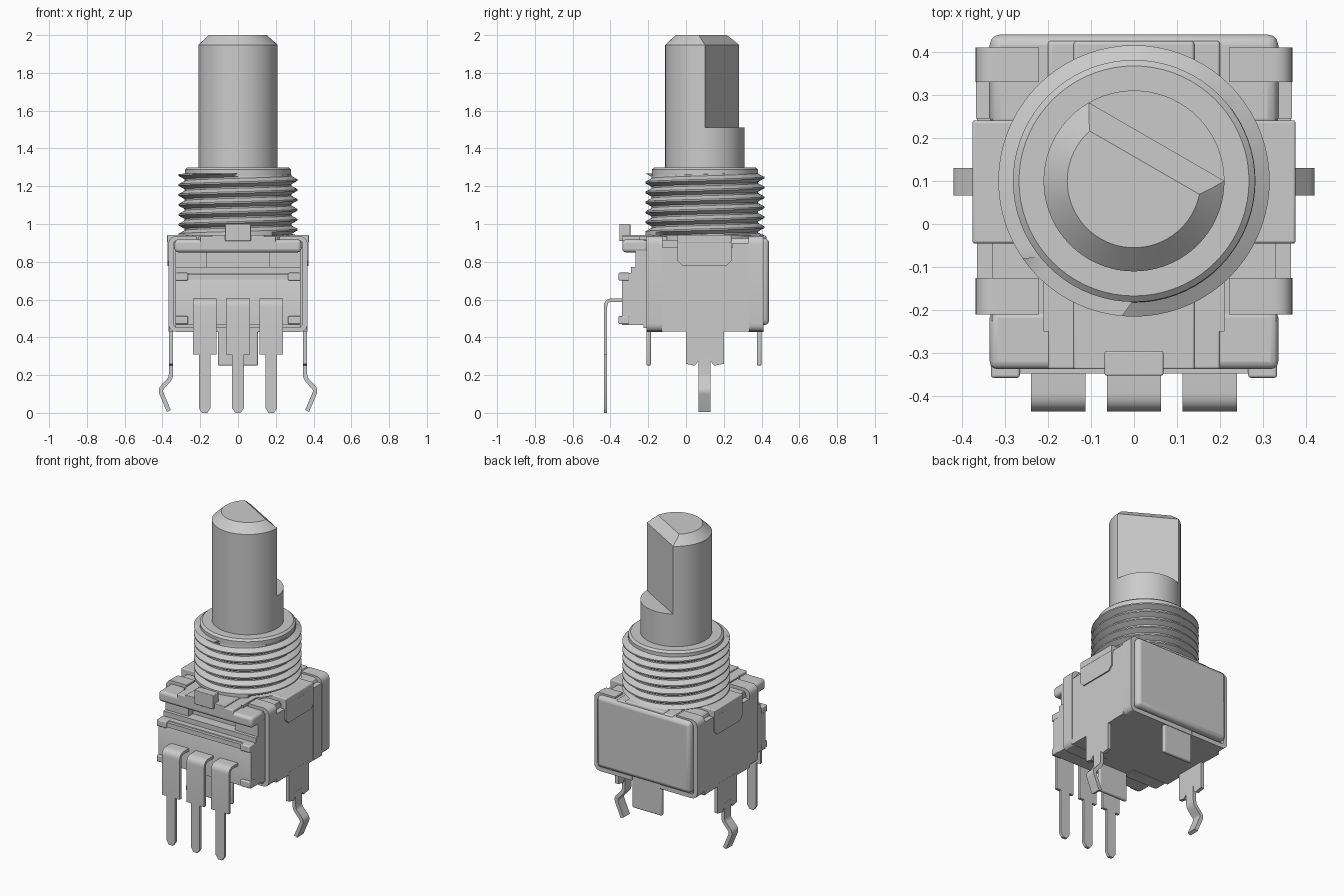
import bpy, bmesh, math
from mathutils import Vector

if "Cube" in bpy.data.objects:
    bpy.data.objects.remove(bpy.data.objects["Cube"])

CY = 0.10  # shaft axis in y


def finish(name, bm, mirror=False, bevel=0.0, smooth=35):
    bmesh.ops.recalc_face_normals(bm, faces=bm.faces)
    me = bpy.data.meshes.new(name)
    bm.to_mesh(me)
    bm.free()
    ob = bpy.data.objects.new(name, me)
    bpy.context.collection.objects.link(ob)
    if bevel:
        m = ob.modifiers.new("bevel", 'BEVEL')
        m.width, m.segments, m.limit_method = bevel, 3, 'ANGLE'
    if mirror:
        m = ob.modifiers.new("mirror", 'MIRROR')
        m.use_mirror_merge = False
    bpy.ops.object.select_all(action='DESELECT')
    bpy.context.view_layer.objects.active = ob
    ob.select_set(True)
    bpy.ops.object.shade_smooth_by_angle(angle=math.radians(smooth))
    return ob


def prism(name, pts, axis, lo, hi, **kw):
    """Extrude a 2D outline along an axis: x takes (y,z), y takes (x,z), z takes (x,y)."""
    place = {'x': lambda p, t: (t, p[0], p[1]),
             'y': lambda p, t: (p[0], t, p[1]),
             'z': lambda p, t: (p[0], p[1], t)}[axis]
    bm = bmesh.new()
    a = [bm.verts.new(place(p, lo)) for p in pts]
    b = [bm.verts.new(place(p, hi)) for p in pts]
    bm.faces.new(a)
    bm.faces.new(b[::-1])
    for i in range(len(pts)):
        j = (i + 1) % len(pts)
        bm.faces.new((a[i], b[i], b[j], a[j]))
    return finish(name, bm, **kw)


def box(name, x0, x1, y0, y1, z0, z1, **kw):
    return prism(name, [(x0, y0), (x1, y0), (x1, y1), (x0, y1)], 'z', z0, z1, **kw)


def sheet(name, path, r, thick, axis, lo, hi, **kw):
    """Bent sheet metal: rounded centre line, given thickness, extruded to a width."""
    P = [Vector(p) for p in path]
    line = [P[0]]
    for a, b, c in zip(P, P[1:], P[2:]):
        s, e = b + (a - b).normalized() * r, b + (c - b).normalized() * r
        for k in range(6):
            t = k / 5
            line.append(s * (1 - t) ** 2 + b * 2 * t * (1 - t) + e * t * t)
    line.append(P[-1])
    left, right = [], []
    for i, p in enumerate(line):
        d = (line[min(i + 1, len(line) - 1)] - line[max(i - 1, 0)]).normalized()
        n = Vector((-d.y, d.x)) * thick / 2
        left.append(p + n)
        right.append(p - n)
    return prism(name, left + right[::-1], axis, lo, hi, **kw)


def lathe(profile, n=72):
    bm = bmesh.new()
    rings = [[bm.verts.new((r * math.cos(2 * math.pi * i / n),
                            CY + r * math.sin(2 * math.pi * i / n), z))
              for i in range(n)] for r, z in profile]
    for a, b in zip(rings, rings[1:]):
        for i in range(n):
            j = (i + 1) % n
            bm.faces.new((a[i], a[j], b[j], b[i]))
    bm.faces.new(rings[0][::-1])
    bm.faces.new(rings[-1])
    return bm


def cut(bm, co, no):
    g = bm.verts[:] + bm.edges[:] + bm.faces[:]
    res = bmesh.ops.bisect_plane(bm, geom=g, plane_co=co, plane_no=no, clear_outer=True)
    edges = [e for e in res['geom_cut'] if isinstance(e, bmesh.types.BMEdge)]
    bmesh.ops.contextual_create(bm, geom=edges)


# Shaft: round lower length, D-shaped upper length with chamfered tip
finish("shaft_lower", lathe([(0.21, 1.2), (0.21, 1.51)]))
bm = lathe([(0.21, 1.51), (0.21, 1.948), (0.155, 2.0)])
nx, ny = 0.5, math.sqrt(0.75)
cut(bm, (0.105 * nx, CY + 0.105 * ny, 1.7), (nx, ny, 0))
cut(bm, (0.105 * nx, CY + 0.105 * ny, 1.948), (nx * 0.052, ny * 0.052, 0.056))
finish("shaft_flat", bm, smooth=25)

# Bushing core and collar
finish("bushing", lathe([(0.281, 0.9), (0.281, 1.288), (0.267, 1.3)]), smooth=25)

# Helical thread
N, PITCH, Z0, Z1 = 72, 0.0525, 0.94, 1.268
form = [(0.0, 0.282), (0.15, 0.282), (0.5, 0.315), (0.65, 0.315)]
bm = bmesh.new()
cols = []
for i in range(N + 1):
    th = 2 * math.pi * i / N
    col = []
    for turn in range(-1, 7):
        for ph, r in form:
            z = Z0 + PITCH * (turn + ph + i / N)
            if z > Z1 or z < Z0:
                z, r = min(max(z, Z0), Z1), (0.275 if z > Z1 else 0.315)
            col.append(bm.verts.new((r * math.cos(th), CY + r * math.sin(th), z)))
    cols.append(col)
for a, b in zip(cols, cols[1:]):
    for k in range(len(a) - 1):
        bm.faces.new((a[k], b[k], b[k + 1], a[k + 1]))
bmesh.ops.remove_doubles(bm, verts=bm.verts, dist=0.0002)
finish("thread", bm, smooth=30)

# Housing core and rear cover
box("housing_core", -0.33, 0.33, -0.225, 0.40, 0.45, 0.915)
box("rear_cover", -0.335, 0.335, 0.22, 0.44, 0.465, 0.925, bevel=0.025)
box("rear_top_step", -0.2, 0.2, 0.2, 0.425, 0.91, 0.932, bevel=0.008)
box("rear_top_rib", -0.14, 0.14, 0.2, 0.425, 0.91, 0.94, bevel=0.008)

# Front upper lip with its key tab
box("front_lip", -0.335, 0.335, -0.337, -0.2, 0.85, 0.918, bevel=0.018)
box("front_lip_step", -0.2, 0.2, -0.337, -0.1, 0.89, 0.935, bevel=0.006)
box("front_lip_rib", -0.14, 0.14, -0.337, -0.1, 0.9, 0.943, bevel=0.004)
box("key_tab", -0.068, 0.068, -0.352, -0.295, 0.91, 1.0, bevel=0.004)
box("recess_post", 0.165, 0.332, -0.268, -0.2, 0.77, 0.86, mirror=True)

# Front terminal block, stepped in side profile, with corner pegs
prism("terminal_block", [(-0.2, 0.465), (-0.34, 0.465), (-0.34, 0.705), (-0.325, 0.74),
                         (-0.29, 0.74), (-0.29, 0.772), (-0.2, 0.772)], 'x', -0.33, 0.33)
box("terminal_rib", -0.33, 0.33, -0.347, -0.3, 0.705, 0.735)
for z in (0.47, 0.70):
    box("corner_peg", 0.265, 0.332, -0.357, -0.3, z, z + 0.042, mirror=True, bevel=0.006)

# Metal frame: top plate with down-folded flaps
box("frame_top", -0.375, 0.375, -0.045, 0.24, 0.9, 0.943, bevel=0.006)
prism("frame_flap", [(-0.045, 0.935), (-0.045, 0.805), (-0.018, 0.778), (0.213, 0.778),
                     (0.24, 0.805), (0.24, 0.935)], 'x', 0.34, 0.373, mirror=True)
prism("front_apron", [(-0.21, -0.1), (0.21, -0.1), (0.21, -0.25), (-0.21, -0.25)],
      'z', 0.88, 0.935)

# Metal straps wrapping side, top corner and bottom corner
strap = [(0.22, 0.922), (0.354, 0.922), (0.354, 0.443), (0.1, 0.443)]
for name, y0, y1 in (("front_strap", -0.21, -0.125), ("rear_strap", 0.33, 0.41)):
    sheet(name, strap, 0.03, 0.028, 'y', y0, y1, mirror=True)
box("side_panel", 0.32, 0.365, -0.13, 0.335, 0.432, 0.875, mirror=True)
box("side_rear_fill", 0.32, 0.367, 0.245, 0.335, 0.432, 0.9, mirror=True)
box("base_plate", -0.345, 0.345, -0.21, 0.405, 0.432, 0.46)

# Base tabs folded down, front and rear
box("front_base_tab", -0.105, 0.105, -0.21, -0.186, 0.25, 0.45, bevel=0.008)
box("rear_base_tab", -0.105, 0.105, 0.376, 0.401, 0.25, 0.45, bevel=0.008)

# Side mounting legs: wide blade and kinked snap-in pin
prism("mount_blade", [(0.0, 0.45), (0.0, 0.26), (0.045, 0.25), (0.068, 0.275),
                      (0.128, 0.275), (0.15, 0.25), (0.2, 0.26), (0.2, 0.45)],
      'x', 0.344, 0.366, mirror=True)
sheet("mount_pin", [(0.355, 0.3), (0.355, 0.185), (0.413, 0.122), (0.366, 0.01)],
      0.02, 0.023, 'y', 0.066, 0.13, mirror=True)

# Three signal terminals: bent wide shoulder, narrow pointed pin
for cx in (-0.176, 0.0, 0.176):
    sheet("terminal_shoulder", [(-0.3, 0.597), (-0.426, 0.597), (-0.426, 0.31)],
          0.035, 0.018, 'x', cx - 0.063, cx + 0.063)
    prism("terminal_pin", [(cx - 0.031, 0.32), (cx - 0.031, 0.025), (cx - 0.014, 0.0),
                           (cx + 0.014, 0.0), (cx + 0.031, 0.025), (cx + 0.031, 0.32)],
          'y', -0.435, -0.417)
